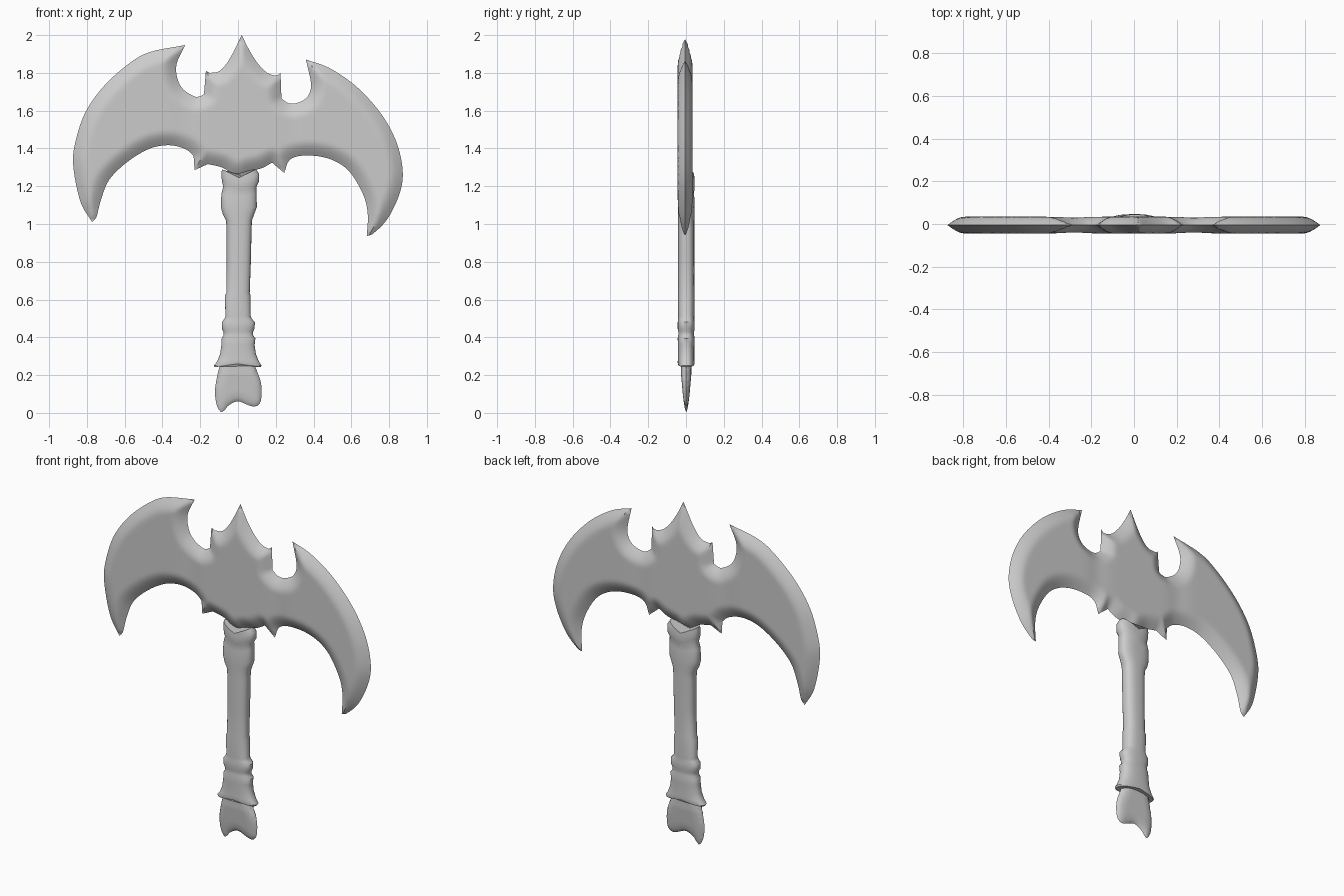
import bpy, bmesh, math
from math import sin, cos, pi, hypot
from mathutils import Vector
from mathutils.geometry import delaunay_2d_cdt, interpolate_bezier

if "Cube" in bpy.data.objects:
    bpy.data.objects.remove(bpy.data.objects["Cube"])


def finish(name, bm):
    bmesh.ops.recalc_face_normals(bm, faces=bm.faces)
    me = bpy.data.meshes.new(name)
    bm.to_mesh(me)
    bm.free()
    ob = bpy.data.objects.new(name, me)
    bpy.context.collection.objects.link(ob)
    bpy.ops.object.select_all(action='DESELECT')
    ob.select_set(True)
    bpy.context.view_layer.objects.active = ob
    bpy.ops.object.shade_smooth_by_angle(angle=math.radians(42))
    return ob


def outline(chains, res=6):
    """Smooth curve through each chain; chain starts are sharp corners."""
    out = []
    for i, c in enumerate(chains):
        p = [Vector(q) for q in c + [chains[(i + 1) % len(chains)][0]]]
        for j in range(len(p) - 1):
            a, b = p[j], p[j + 1]
            ta = (b - p[j - 1]) / 6 if j else (b - a) / 3
            tb = (p[j + 2] - a) / 6 if j + 2 < len(p) else (b - a) / 3
            lim = (b - a).length * 0.4
            ta = ta.normalized() * min(ta.length, lim)
            tb = tb.normalized() * min(tb.length, lim)
            n = max(2, min(res, int((b - a).length / 0.015)))
            out += [Vector(v[:2]) for v in interpolate_bezier(a, a + ta, b - tb, b, n + 1)[:-1]]
    return out


def edge_distance(x, z, poly):
    """Distance to the outline, negative outside."""
    best, inside = 9.0, False
    for i in range(len(poly)):
        ax, az = poly[i - 1]
        bx, bz = poly[i]
        dx, dz = bx - ax, bz - az
        t = max(0, min(1, ((x - ax) * dx + (z - az) * dz) / (dx * dx + dz * dz)))
        best = min(best, hypot(x - ax - t * dx, z - az - t * dz))
        if (az > z) != (bz > z) and x < ax + (z - az) * dx / dz:
            inside = not inside
    return best if inside else -best


def forged_plate(name, chains, y0, half_depth, step):
    """Flat plate ground to a sharp edge: half_depth(x, z, edge distance)."""
    poly = outline(chains)
    n = len(poly)
    pts = list(poly)
    xs, zs = [p.x for p in poly], [p.y for p in poly]
    row, z = 0, min(zs)
    while z < max(zs):
        x = min(xs) + (row % 2) * step / 2
        while x < max(xs):
            if edge_distance(x, z, poly) > step * 0.6:
                pts.append(Vector((x, z)))
            x += step
        z += step * 0.866
        row += 1
    co, _, faces, orig, _, _ = delaunay_2d_cdt(pts, [], [list(range(n))], 1, 1e-6)
    bm = bmesh.new()
    front, back = [], []
    for c, o in zip(co, orig):
        if any(k < n for k in o):
            v = bm.verts.new((c.x, y0, c.y))
            front.append(v)
            back.append(v)
        else:
            h = half_depth(c.x, c.y, max(0, edge_distance(c.x, c.y, poly)))
            front.append(bm.verts.new((c.x, y0 - h, c.y)))
            back.append(bm.verts.new((c.x, y0 + h, c.y)))
    for f in faces:
        for side in (front, back):
            try:
                bm.faces.new([side[k] for k in f])
            except ValueError:
                pass
    return finish(name, bm)


def loft(name, rows, y0, sides=40):
    """Rounded sections: z, left x, right x, half depth, rise of z at the sides."""
    bm = bmesh.new()
    rings = []
    for z, xl, xr, h, k in rows:
        ring = []
        for i in range(sides):
            a = 2 * pi * i / sides
            u = math.copysign(abs(cos(a)) ** 0.8, cos(a))
            v = math.copysign(abs(sin(a)) ** 0.8, sin(a))
            ring.append(bm.verts.new(((xl + xr) / 2 + u * (xr - xl) / 2, y0 + v * h, z + k * abs(u))))
        rings.append(ring)
    for a, b in zip(rings, rings[1:]):
        for i in range(sides):
            j = (i + 1) % sides
            bm.faces.new((a[i], a[j], b[j], b[i]))
    bm.faces.new(rings[0])
    bm.faces.new(rings[-1])
    return finish(name, bm)


# Axe head: spike, two crescent blades and lower barbs, clockwise from the spike tip
head = [
    [(.02, 2.0), (.06, 1.92), (.105, 1.85), (.155, 1.80), (.205, 1.785)],
    [(.225, 1.80)],
    [(.23, 1.665), (.265, 1.64), (.31, 1.64), (.365, 1.67), (.387, 1.735)],
    [(.36, 1.87), (.485, 1.825), (.63, 1.725), (.76, 1.58), (.84, 1.43), (.872, 1.28),
     (.855, 1.16), (.79, 1.025), (.71, .945)],
    [(.682, .937), (.687, 1.05), (.665, 1.15), (.60, 1.265), (.525, 1.327), (.43, 1.358),
     (.325, 1.36), (.27, 1.335)],
    [(.245, 1.27)],
    [(.18, 1.325), (.125, 1.295), (.06, 1.28)],
    [(.015, 1.255), (-.035, 1.27), (-.085, 1.30)],
    [(-.16, 1.317)],
    [(-.23, 1.285)],
    [(-.235, 1.36), (-.275, 1.395), (-.36, 1.417), (-.465, 1.40), (-.58, 1.333),
     (-.68, 1.237), (-.725, 1.13), (-.75, 1.035)],
    [(-.773, 1.01), (-.835, 1.12), (-.873, 1.317), (-.857, 1.45), (-.805, 1.597),
     (-.71, 1.73), (-.58, 1.847), (-.467, 1.91)],
    [(-.28, 1.947), (-.325, 1.847), (-.32, 1.767), (-.287, 1.71), (-.22, 1.672)],
    [(-.18, 1.687)],
    [(-.17, 1.81)],
    [(-.15, 1.80), (-.097, 1.81), (-.045, 1.873)],
]


def head_depth(x, z, d):
    t = min(1, d / 0.08)
    valley = 1 - 0.12 * math.exp(-((abs(x) - 0.28) / 0.06) ** 2)
    return 0.039 * t * (1.5 - 0.5 * t * t) * valley if t < 1 else 0.039 * valley


forged_plate("axe_head", head, -0.005, head_depth, 0.017)

# Handle: V-necked collar, shaft, rings and flared socket, top to bottom
loft("handle", [
    (1.245, -.085, .095, .043, .045), (1.22, -.088, .112, .045, .045),
    (1.185, -.085, .112, .045, .04), (1.165, -.078, .098, .040, .035),
    (1.14, -.088, .098, .043, .02), (1.09, -.091, .100, .044, 0),
    (1.05, -.080, .085, .044, 0), (1.02, -.064, .074, .043, 0),
    (.98, -.060, .072, .043, 0), (.80, -.060, .068, .043, 0), (.635, -.061, .062, .043, 0),
    (.62, -.070, .067, .044, 0), (.51, -.066, .067, .043, 0), (.495, -.074, .076, .043, 0),
    (.48, -.086, .090, .045, 0), (.445, -.086, .087, .045, 0), (.43, -.078, .080, .042, 0),
    (.41, -.077, .080, .042, 0), (.395, -.086, .092, .045, 0), (.36, -.088, .088, .044, 0),
    (.32, -.095, .095, .044, -.01), (.285, -.112, .112, .044, -.015),
    (.268, -.128, .125, .045, -.018), (.26, -.124, .120, .043, -.018)], 0.001)

# Pommel: forked fin that thins towards its tips
pommel = [
    [(-.08, .32), (-.097, .25), (-.113, .18), (-.122, .11), (-.112, .04), (-.085, .003),
     (-.055, .035), (-.02, .057), (.01, .06), (.045, .045), (.085, .033), (.115, .05),
     (.125, .10), (.120, .165), (.09, .25)],
    [(.07, .32)],
]


def pommel_depth(x, z, d):
    t = min(1, d / 0.06)
    return 0.027 * math.sqrt(t * (2 - t)) * min(1, 0.35 + z * 3.2)


forged_plate("pommel", pommel, 0.001, pommel_depth, 0.011)
